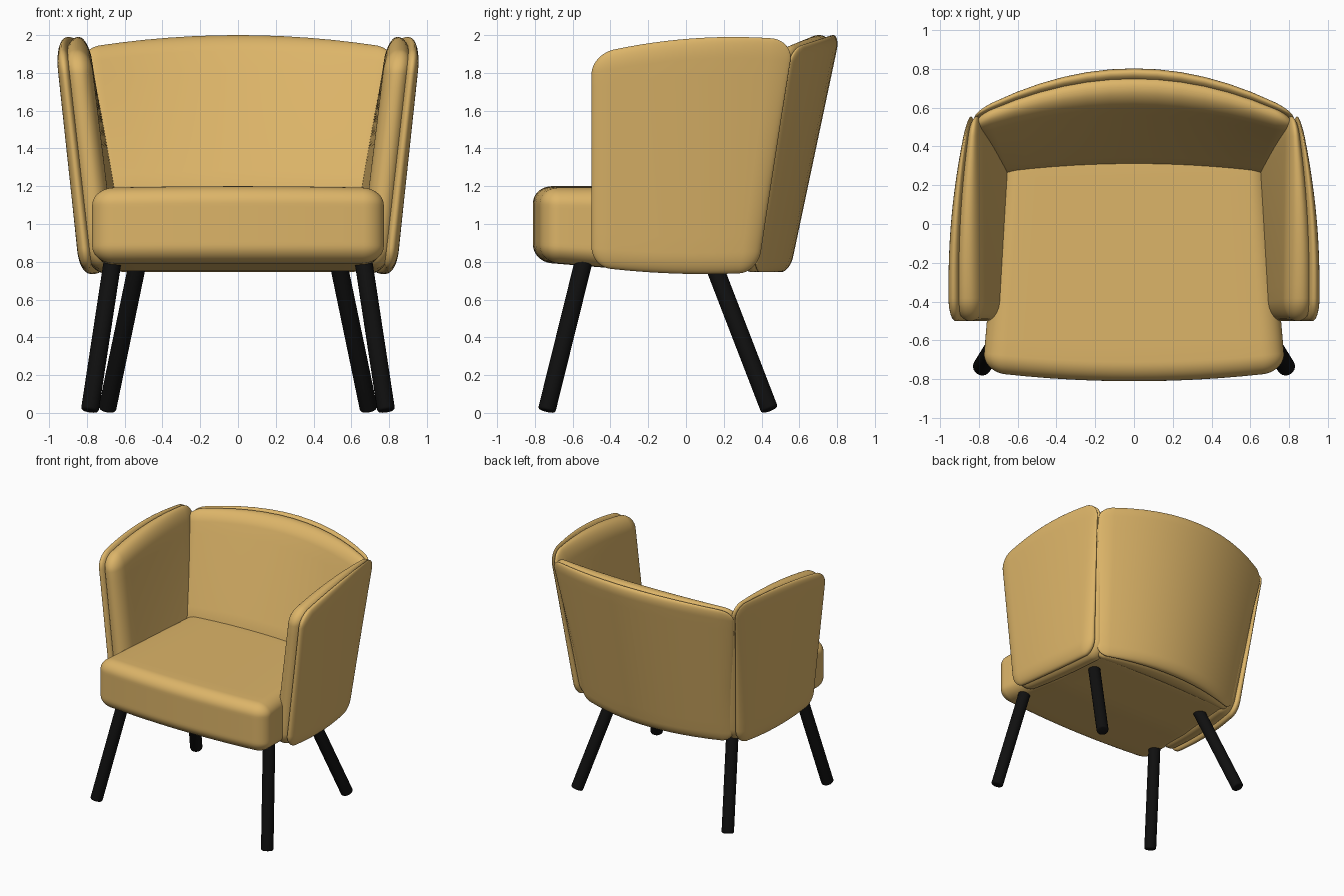
import bpy, bmesh
from mathutils import Vector

old = bpy.data.objects.get("Cube")
if old:
    bpy.data.objects.remove(old, do_unlink=True)


def material(name, colour):
    mat = bpy.data.materials.new(name)
    mat.use_nodes = True
    mat.diffuse_color = colour
    mat.node_tree.nodes["Principled BSDF"].inputs["Base Color"].default_value = colour
    return mat


FABRIC = material("golden fabric", (0.72, 0.46, 0.14, 1))
BLACK = material("black wood", (0.005, 0.005, 0.005, 1))


def finish(name, bm, mat, angle):
    bmesh.ops.recalc_face_normals(bm, faces=bm.faces)
    mesh = bpy.data.meshes.new(name)
    bm.to_mesh(mesh)
    bm.free()
    mesh.materials.append(mat)
    obj = bpy.data.objects.new(name, mesh)
    bpy.context.collection.objects.link(obj)
    bpy.ops.object.select_all(action="DESELECT")
    obj.select_set(True)
    bpy.context.view_layer.objects.active = obj
    bpy.ops.object.shade_smooth_by_angle(angle=angle)
    return obj


def lerp(a, b, t):
    return a + (b - a) * t


def padded(name, radii, shape):
    """Rounded unit box, bent into place by shape(u, v, w)."""
    bm = bmesh.new()
    bmesh.ops.create_cube(bm, size=2)
    bmesh.ops.subdivide_edges(bm, edges=bm.edges[:], cuts=23, use_grid_fill=True)
    for vert in bm.verts:
        core, off = [], []
        for t, r in zip(vert.co, radii):
            sign = 1 if t > 0 else -1
            edge = max(0, abs(t) - 0.5) * 2
            core.append(sign * (1 - r) * min(1, abs(t) * 2))
            off.append(sign * edge)
        direction = Vector(off).normalized()
        vert.co = shape(*(c + d * r for c, d, r in zip(core, direction, radii)))
    return finish(name, bm, FABRIC, 1.0)


# Seat cushion, with a bowed front and a slightly sagging underside
def seat_shape(u, v, w):
    t = (v + 1) / 2
    x = u * lerp(0.78, 0.68, t)
    y = lerp(-0.81 + 0.05 * u * u, 0.42, t)
    top = 1.2 - 0.01 * u * u
    return x, y, lerp(0.80 - 0.05 * min(1, 2 * t), top, (w + 1) / 2)


padded("seat_cushion", (0.15, 0.16, 0.45), seat_shape)


# Backrest: curved in plan, leaning back, thicker near the seat
def back_shape(u, v, w):
    s = (w + 1) / 2
    z = lerp(0.745, 2.0 - 0.07 * u * u, s)
    x = u * lerp(0.68, 0.83, s)
    inner = max(0.3, 0.13 + 0.5 * s) - 0.15 * s * u * u
    outer = 0.55 + 0.265 * s - (0.17 + 0.06 * s) * u * u
    return x, lerp(inner, outer, (v + 1) / 2), z


# Side wing: flares outward, curves inward toward the backrest
def wing_shape(u, v, w):
    s, t = (w + 1) / 2, (v + 1) / 2
    y = lerp(-0.5, 0.38 + 0.19 * s, t)
    low = 0.735 + 0.04 * ((y - 0.1) / 0.6) ** 2
    high = 1.99 - 0.06 * ((y - 0.25) / 0.6) ** 2
    outer = 0.84 + 0.125 * s - 0.1 * (max(0, y + 0.3) / 0.85) ** 2
    inner = lerp(0.65 + 0.13 * s, 0.56 + 0.24 * s, t)
    return lerp(inner, outer, (u + 1) / 2), y, lerp(low, high, s)


# Each panel is a plump inner cushion seamed to a thin outer shell
LAYERS = {"cushion": (-1, 0.6), "shell": (0.2, 1)}
for layer, (lo, hi) in LAYERS.items():
    def span(t):
        return lerp(lo, hi, (t + 1) / 2)

    padded("back_" + layer, (0.12, 0.95, 0.13),
           lambda u, v, w: back_shape(u, span(v), w))
    for side, sign in (("left", 1), ("right", -1)):
        def place(u, v, w):
            x, y, z = wing_shape(span(u), v, w)
            return sign * x, y, z

        padded(side + "_wing_" + layer, (0.95, 0.22, 0.18), place)


# Splayed round legs with softened feet
def leg(name, top, foot):
    top, foot = Vector(top), Vector(foot)
    axis = top - foot
    bm = bmesh.new()
    bmesh.ops.create_cone(bm, cap_ends=True, segments=20, radius1=0.047,
                          radius2=0.047, depth=axis.length)
    rim = [e for e in bm.edges if all(v.co.z < 0 for v in e.verts)]
    bmesh.ops.bevel(bm, geom=rim, offset=0.014, segments=3, profile=0.5,
                    affect="EDGES")
    turn = axis.to_track_quat("Z", "Y")
    for vert in bm.verts:
        vert.co = turn @ vert.co + (top + foot) / 2
    finish(name, bm, BLACK, 0.8)


for side, sign in (("left", 1), ("right", -1)):
    leg(side + "_front_leg", (sign * 0.66, -0.535, 0.83), (sign * 0.785, -0.738, 0.01))
    leg(side + "_back_leg", (sign * 0.53, 0.14, 0.80), (sign * 0.693, 0.443, 0.015))
